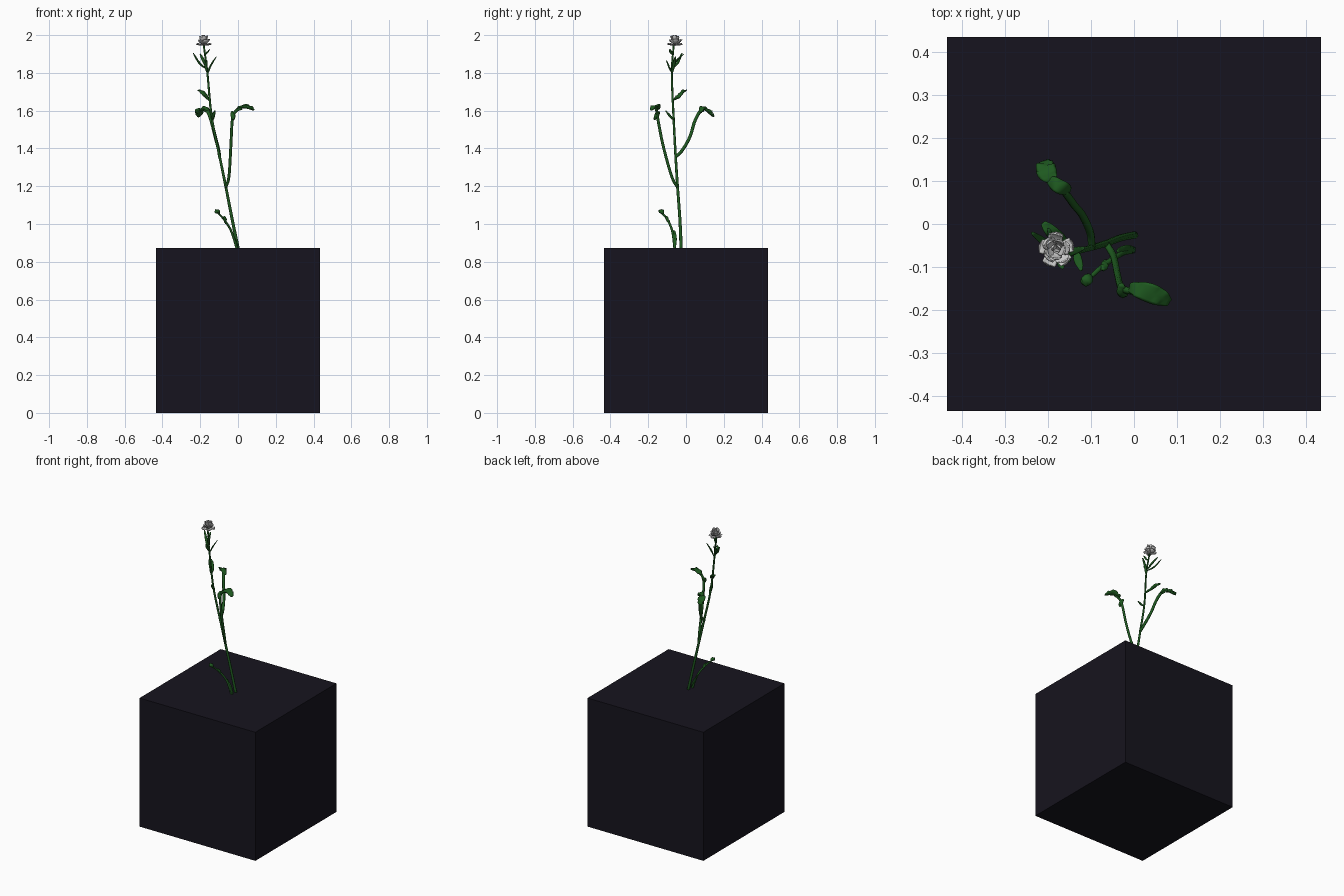
import bpy, bmesh, math, random
from mathutils import Vector

random.seed(4)


def material(name, rgb):
    m = bpy.data.materials.new(name)
    m.diffuse_color = (*rgb, 1)
    return m


GREEN = material("leaf_green", (0.013, 0.1, 0.014))
DARK = material("dark_block", (0.008, 0.007, 0.013))
WHITE = material("petal_white", (0.62, 0.62, 0.62))


def spline(pts, n):
    """Smooth curve through the points, sampled at n + 1 places."""
    p = [Vector(q) for q in pts]
    p = [2 * p[0] - p[1]] + p + [2 * p[-1] - p[-2]]
    out = []
    for i in range(n + 1):
        s = i / n * (len(p) - 3)
        k = min(int(s), len(p) - 4)
        t = s - k
        a, b, c, d = p[k:k + 4]
        out.append(0.5 * (2 * b + (c - a) * t + (2 * a - 5 * b + 4 * c - d) * t * t
                          + (3 * b - a - 3 * c + d) * t ** 3))
    return out


def sweep(bm, pts, width, thick, n=12, sides=8, hint=(0, 0, 1), cup=0.0, ruffle=0.0):
    """Closed tube; width and thick are functions of 0..1 along the path."""
    path = spline(pts, n)
    rings = []
    for i, c in enumerate(path):
        t = i / n
        tan = (path[min(i + 1, n)] - path[max(i - 1, 0)]).normalized()
        side = tan.cross(Vector(hint)).normalized()
        up = side.cross(tan)
        w, h = width(t), thick(t)
        wob = ruffle * random.uniform(-1, 1)
        ring = []
        for k in range(sides):
            a = 2 * math.pi * k / sides
            u = math.cos(a)
            lift = h * math.sin(a) + cup * w * u * u + wob * w * u
            ring.append(bm.verts.new(c + side * (w * u) + up * lift))
        rings.append(ring)
    for r, q in zip(rings, rings[1:]):
        for k in range(sides):
            j = (k + 1) % sides
            bm.faces.new((r[k], r[j], q[j], q[k]))
    bm.faces.new(rings[0][::-1])
    bm.faces.new(rings[-1])


def finish(name, bm, mat):
    bmesh.ops.recalc_face_normals(bm, faces=bm.faces)
    me = bpy.data.meshes.new(name)
    bm.to_mesh(me)
    bm.free()
    me.materials.append(mat)
    for f in me.polygons:
        f.use_smooth = True
    ob = bpy.data.objects.new(name, me)
    bpy.context.collection.objects.link(ob)
    return ob


def stem(name, pts, r0, r1):
    bm = bmesh.new()
    rad = lambda t: r0 + (r1 - r0) * t
    sweep(bm, pts, rad, rad, n=24, hint=(0.3, 1, 0))
    return finish(name, bm, GREEN)


def leaf(name, pts, w, h, cup=0.35, ruffle=0.3):
    bm = bmesh.new()
    sweep(bm, pts, lambda t: w * (0.2 + 0.8 * math.sin(math.pi * min(0.97, 0.06 + 0.9 * t)) ** 0.7),
          lambda t: h * (0.35 + 0.65 * math.sin(math.pi * t)), cup=cup, ruffle=ruffle)
    return finish(name, bm, GREEN)


# Block base
bpy.ops.mesh.primitive_cube_add(size=1, location=(0, 0, 0.4365))
block = bpy.context.object
block.name = "block_base"
block.scale = (0.87, 0.87, 0.873)
block.data.materials.append(DARK)

# Stems
stem("main_stem", [(0.005, -0.025, 0.85), (-0.03, -0.032, 1.02), (-0.065, -0.045, 1.2),
                   (-0.098, -0.055, 1.36), (-0.14, -0.066, 1.57), (-0.162, -0.075, 1.8),
                   (-0.182, -0.065, 1.95)], 0.009, 0.005)
stem("right_branch", [(-0.065, -0.045, 1.195), (-0.048, -0.075, 1.25), (-0.038, -0.12, 1.41),
                      (-0.03, -0.148, 1.55), (-0.012, -0.155, 1.597), (0.02, -0.16, 1.613)],
     0.008, 0.008)
stem("back_branch", [(-0.098, -0.055, 1.355), (-0.102, -0.02, 1.39), (-0.12, 0.02, 1.46),
                     (-0.14, 0.045, 1.54), (-0.158, 0.07, 1.59), (-0.175, 0.09, 1.603)],
     0.009, 0.009)
stem("low_branch", [(0.0, -0.058, 0.85), (-0.035, -0.072, 0.96), (-0.075, -0.1, 1.025),
                    (-0.108, -0.13, 1.06)], 0.007, 0.005)

# Broad leaves and buds at the branch ends
leaf("right_branch_leaf", [(-0.01, -0.148, 1.606), (0.025, -0.157, 1.62), (0.055, -0.168, 1.617),
                           (0.082, -0.182, 1.603)], 0.023, 0.009)
leaf("right_branch_bud", [(-0.03, -0.14, 1.595), (-0.028, -0.155, 1.575), (-0.024, -0.168, 1.552)],
     0.013, 0.012)
leaf("back_branch_leaf", [(-0.188, 0.1, 1.606), (-0.203, 0.122, 1.595), (-0.207, 0.146, 1.567)],
     0.024, 0.010)
leaf("back_branch_inner_leaf", [(-0.15, 0.078, 1.59), (-0.175, 0.088, 1.612), (-0.2, 0.105, 1.602)],
     0.017, 0.010)
leaf("low_branch_bud", [(-0.1, -0.122, 1.055), (-0.11, -0.131, 1.066), (-0.12, -0.138, 1.06)],
     0.013, 0.012)
leaf("low_branch_side_bud", [(-0.065, -0.085, 1.0), (-0.07, -0.1, 1.025), (-0.074, -0.106, 1.042)],
     0.009, 0.008)
leaf("low_branch_leaf", [(0.002, -0.06, 0.87), (-0.02, -0.06, 0.92), (-0.04, -0.062, 0.965)],
     0.011, 0.005)

# Leaves along the main stem
leaf("stem_leaf_back", [(-0.152, -0.068, 1.655), (-0.17, -0.04, 1.672), (-0.195, -0.015, 1.7),
                        (-0.212, 0.003, 1.708)], 0.016, 0.007)
leaf("stem_leaf_front", [(-0.135, -0.064, 1.55), (-0.13, -0.085, 1.57), (-0.122, -0.108, 1.6)],
     0.010, 0.006)

# Narrow leaves below the flower
narrow = [((-0.168, -0.074, 1.82), (-0.205, -0.045, 1.85), (-0.238, -0.02, 1.905)),
          ((-0.162, -0.075, 1.79), (-0.145, -0.065, 1.835), (-0.115, -0.055, 1.885)),
          ((-0.17, -0.072, 1.83), (-0.185, -0.05, 1.865), (-0.2, -0.01, 1.9)),
          ((-0.163, -0.075, 1.8), (-0.17, -0.09, 1.83), (-0.165, -0.104, 1.865)),
          ((-0.178, -0.068, 1.895), (-0.165, -0.08, 1.905), (-0.148, -0.085, 1.925))]
for i, p in enumerate(narrow):
    leaf(f"narrow_leaf_{i + 1}", p, 0.009, 0.004, ruffle=0.1)

# Flower: whorls of (count, reach, start height, tip rise, half width)
bm = bmesh.new()
centre = Vector((-0.181, -0.058, 1.945))
for count, reach, low, rise, wide in [(5, 0.042, -0.004, 0.006, 0.017), (5, 0.035, 0.006, 0.022, 0.017),
                                      (5, 0.023, 0.014, 0.035, 0.013), (3, 0.010, 0.02, 0.031, 0.009)]:
    for k in range(count):
        a = 2 * math.pi * k / count + reach * 40 + random.uniform(-0.25, 0.25)
        d = Vector((math.cos(a), math.sin(a), 0))
        r = reach * random.uniform(0.85, 1.05)
        z = rise * random.uniform(0.75, 1.0)
        pts = [centre + d * (r * f) + Vector((0, 0, low + z * g))
               for f, g in ((0.05, -0.2), (0.6, 0.2), (0.95, 0.8), (1.0, 1.0))]
        sweep(bm, pts, lambda t: wide * (0.35 + 0.65 * math.sin(math.pi * min(0.85, 0.1 + 0.75 * t))),
              lambda t: 0.0025, n=6, cup=0.35, ruffle=0.25)
flower = finish("flower", bm, WHITE)
top = max(v.co.z for v in flower.data.vertices)
for v in flower.data.vertices:
    v.co.z += 2.0 - top
